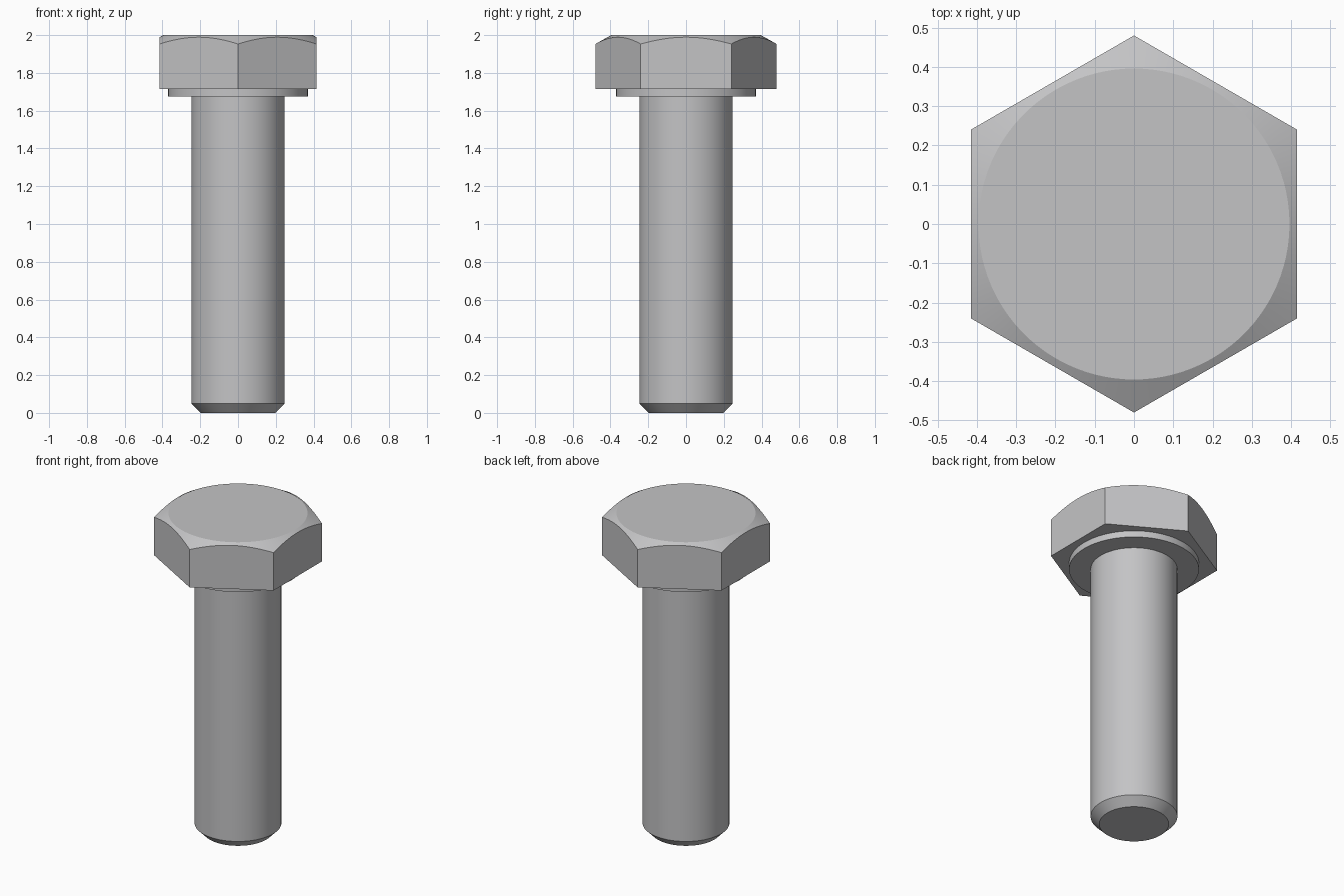
import bpy, bmesh, math
from mathutils import Vector

cube = bpy.data.objects.get("Cube")
if cube:
    bpy.data.objects.remove(cube, do_unlink=True)

# Plain steel material
STEEL = (0.55, 0.55, 0.56, 1.0)
steel = bpy.data.materials.new("steel_grey")
steel.use_nodes = True
steel.diffuse_color = STEEL
steel.node_tree.nodes["Principled BSDF"].inputs["Base Color"].default_value = STEEL


def finish(name, bm):
    """Turn a bmesh into a named steel object, smooth with sharp edges."""
    bmesh.ops.recalc_face_normals(bm, faces=bm.faces[:])
    mesh = bpy.data.meshes.new(name)
    bm.to_mesh(mesh)
    bm.free()
    mesh.materials.append(steel)
    obj = bpy.data.objects.new(name, mesh)
    bpy.context.collection.objects.link(obj)
    bpy.ops.object.select_all(action='DESELECT')
    obj.select_set(True)
    bpy.context.view_layer.objects.active = obj
    bpy.ops.object.shade_smooth_by_angle(angle=math.radians(20))
    return obj


def bridge(bm, lower, upper):
    """Quads between two closed rings of equal length."""
    n = len(lower)
    for i in range(n):
        j = (i + 1) % n
        bm.faces.new((lower[i], lower[j], upper[j], upper[i]))


def turned(name, profile, segments=96):
    """Closed round solid from (radius, height) pairs, bottom to top."""
    bm = bmesh.new()
    rings = []
    for r, z in profile:
        rings.append([bm.verts.new((r * math.cos(a), r * math.sin(a), z))
                      for a in (math.tau * i / segments for i in range(segments))])
    for lower, upper in zip(rings, rings[1:]):
        bridge(bm, lower, upper)
    bm.faces.new(rings[0])
    bm.faces.new(rings[-1])
    return finish(name, bm)


def hex_head(name, corner, z0, z1, top_radius, slope, steps=16):
    """Hexagonal prism whose top corners are cut by a cone."""
    bm = bmesh.new()
    corners = [Vector((corner * math.sin(math.tau * k / 6),
                       corner * math.cos(math.tau * k / 6), 0)) for k in range(6)]
    bottom = [bm.verts.new((c.x, c.y, z0)) for c in corners]
    arc, top = [], []
    for k in range(6):
        for s in range(steps):
            p = corners[k].lerp(corners[(k + 1) % 6], s / steps)
            r = p.length
            arc.append(bm.verts.new((p.x, p.y, z1 - (r - top_radius) * slope)))
            q = p * (top_radius / r)
            top.append(bm.verts.new((q.x, q.y, z1)))
    # Flat sides, each with a curved upper edge
    for k in range(6):
        edge = [arc[(k * steps + s) % len(arc)] for s in range(steps + 1)]
        bm.faces.new([bottom[(k + 1) % 6], bottom[k]] + edge)
    # Conical chamfer and the two caps
    bridge(bm, arc, top)
    bm.faces.new(top)
    bm.faces.new(bottom)
    return finish(name, bm)


# Shank with chamfered tip, bearing collar, hexagonal head
turned("shank", [(0.198, 0.0), (0.247, 0.05), (0.247, 1.676)])
turned("bearing_collar", [(0.37, 1.675), (0.37, 1.715)])
hex_head("hex_head", 0.48, 1.715, 2.0, 0.396, 0.56)
